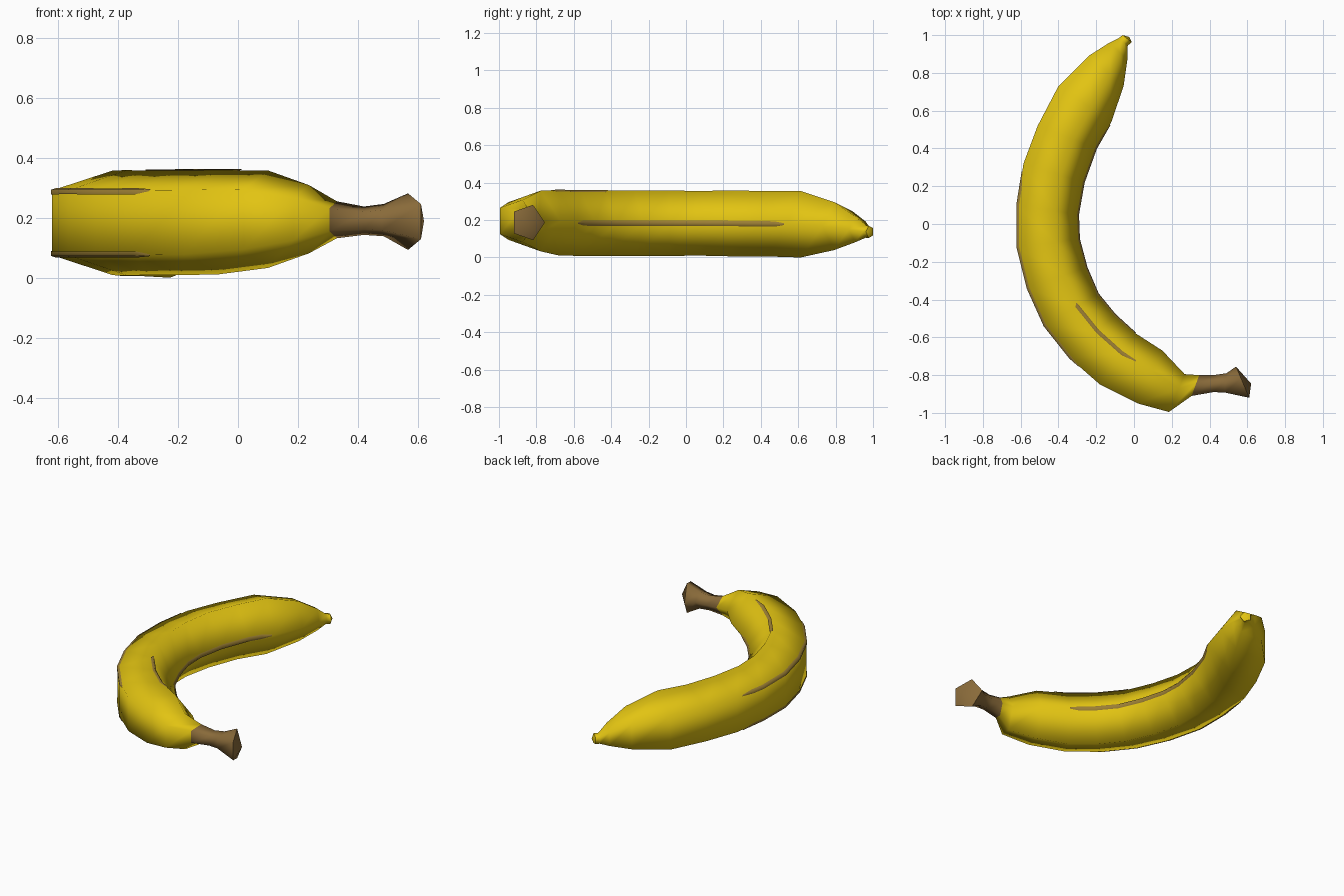
import bpy, bmesh, math
from mathutils import Vector

if "Cube" in bpy.data.objects:
    bpy.data.objects.remove(bpy.data.objects["Cube"])


def material(name, rgb):
    m = bpy.data.materials.new(name)
    m.diffuse_color = (*rgb, 1)
    m.use_nodes = True
    m.node_tree.nodes["Principled BSDF"].inputs["Base Color"].default_value = m.diffuse_color
    return m


YELLOW = material("ripe_yellow", (0.76, 0.55, 0.006))
BROWN = material("stem_brown", (0.25, 0.145, 0.042))
STREAK = material("streak_brown", (0.33, 0.21, 0.035))

# Pentagon sections from blossom tip to stem: outer x, y, inner x, y, centre z
SECTIONS = [
    (-0.06, 1.00, -0.012, 0.962, 0.137),
    (-0.08, 0.985, -0.033, 0.945, 0.138),
    (-0.13, 0.96, -0.035, 0.87, 0.15),
    (-0.24, 0.89, -0.055, 0.73, 0.168),
    (-0.40, 0.73, -0.12, 0.54, 0.178),
    (-0.51, 0.52, -0.20, 0.40, 0.18),
    (-0.585, 0.32, -0.265, 0.22, 0.182),
    (-0.62, 0.10, -0.295, 0.05, 0.183),
    (-0.62, -0.12, -0.29, -0.08, 0.183),
    (-0.565, -0.34, -0.25, -0.23, 0.183),
    (-0.475, -0.54, -0.19, -0.37, 0.183),
    (-0.34, -0.71, -0.10, -0.48, 0.183),
    (-0.18, -0.85, 0.01, -0.58, 0.185),
    (0.02, -0.95, 0.15, -0.67, 0.195),
    (0.185, -0.995, 0.268, -0.795, 0.195),
    (0.305, -0.91, 0.345, -0.80, 0.193),
    (0.42, -0.89, 0.42, -0.80, 0.19),
    (0.48, -0.892, 0.49, -0.79, 0.192),
    (0.61, -0.92, 0.54, -0.755, 0.187),
]
STEM_START = 15
C = math.cos(math.pi / 5)


def section(s):
    """Centre and five corners of a section; corner 0 is on the inner curve."""
    o, i = Vector((s[0], s[1], s[4])), Vector((s[2], s[3], s[4]))
    r = (i - o).length / (1 + C)
    d = (i - o).normalized()
    c = o + d * r * C
    return c, [c + r * (math.cos(a) * d + math.sin(a) * Vector((0, 0, 1)))
               for a in (math.tau * k / 5 for k in range(5))]


RINGS = [section(s) for s in SECTIONS]


def finish(bm, name, mats):
    me = bpy.data.meshes.new(name)
    bm.to_mesh(me)
    bm.free()
    for m in mats:
        me.materials.append(m)
    ob = bpy.data.objects.new(name, me)
    bpy.context.collection.objects.link(ob)
    return ob


# Fruit and stem: one five-sided smooth skin
bm = bmesh.new()
rows = [[bm.verts.new(p) for p in pts] for c, pts in RINGS]
for n, (a, b) in enumerate(zip(rows, rows[1:])):
    for k in range(5):
        f = bm.faces.new((a[k], a[k - 1], b[k - 1], b[k]))
        f.smooth = True
        f.material_index = int(n >= STEM_START)


# Low pointed caps on both ends, with their own crisp rim
def cap(ring, apex, mat):
    tip = bm.verts.new(apex)
    for k in range(5):
        f = bm.faces.new((ring[k], ring[k - 1], tip))
        f.material_index = mat
        bm.edges.get((ring[k], ring[k - 1])).smooth = False
        f.smooth = True


cap(rows[0], (-0.025, 0.99, 0.137), 0)
cap(rows[-1], (0.62, -0.845, 0.188), 1)
bmesh.ops.recalc_face_normals(bm, faces=bm.faces)
finish(bm, "banana_skin", [YELLOW, BROWN])


# Ripening streaks: thin strips folded over the corner ridges
def at(t):
    n = min(int(t), len(RINGS) - 2)
    (c0, p0), (c1, p1) = RINGS[n], RINGS[n + 1]
    return c0.lerp(c1, t - n), [a.lerp(b, t - n) for a, b in zip(p0, p1)]


def streak(name, k, t0, t1, width):
    bm = bmesh.new()
    ts = sorted({t0, t0 + 0.4, t1 - 0.4, t1, *range(math.ceil(t0), int(t1) + 1)})
    strip = []
    for t in ts:
        c, p = at(t)
        w = width * (0.3 if t in (t0, t1) else 1)
        pts = (p[k].lerp(p[k - 1], w), p[k], p[k].lerp(p[(k + 1) % 5], w))
        strip.append([bm.verts.new(q + (q - c).normalized() * 0.004) for q in pts])
    for a, b in zip(strip, strip[1:]):
        for j in range(2):
            f = bm.faces.new((a[j + 1], a[j], b[j], b[j + 1]))
            f.smooth = True
            c = at(ts[strip.index(a)])[0]
            f.normal_update()
            if f.normal.dot(f.calc_center_median() - c) < 0:
                f.normal_flip()
    finish(bm, name, [STREAK])


streak("inner_streak", 0, 4.1, 12.0, 0.08)
streak("top_streak", 1, 9.9, 12.45, 0.06)
streak("outer_upper_streak", 2, 6.2, 11.3, 0.07)
streak("outer_lower_streak", 3, 6.2, 11.3, 0.07)
